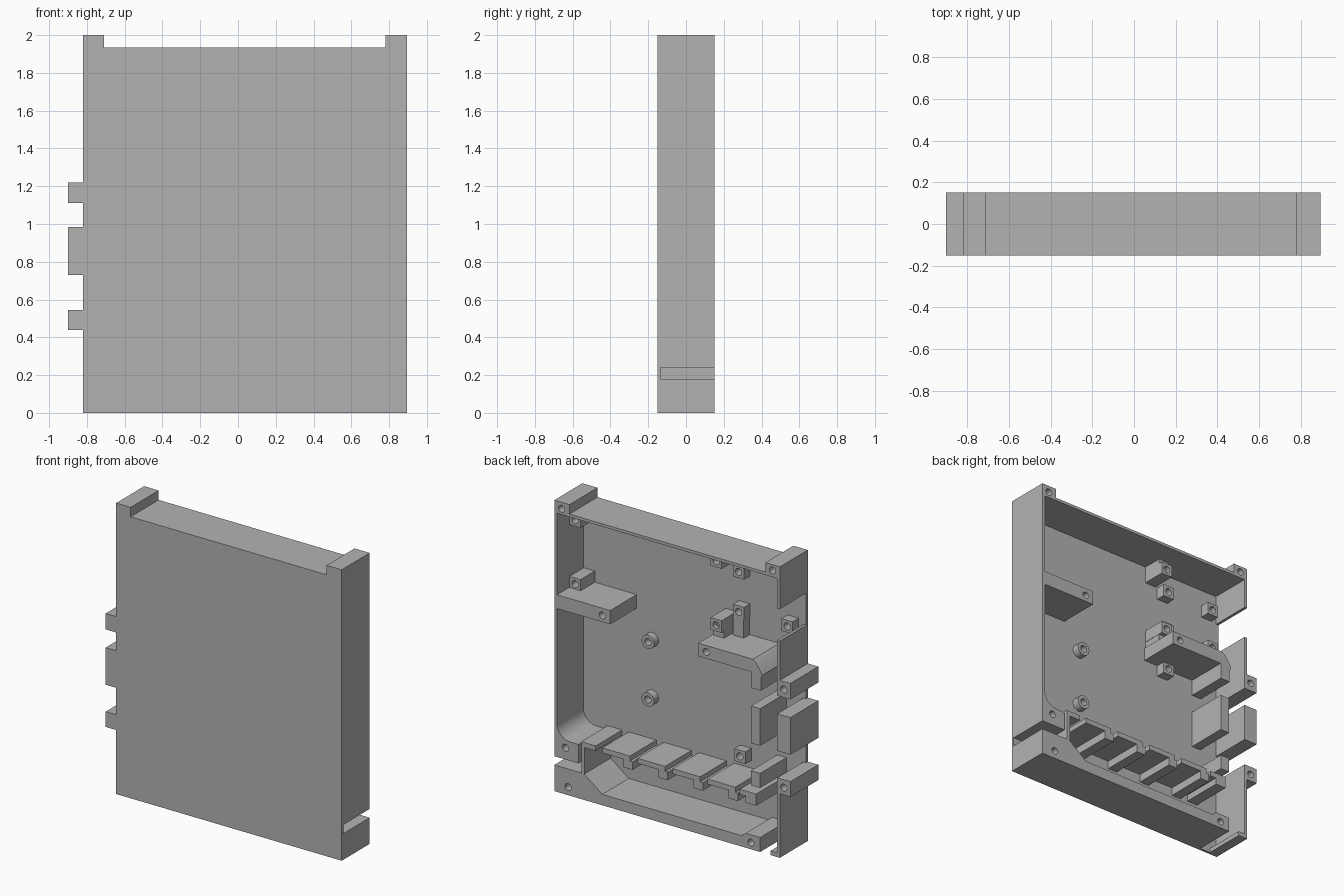
import bpy
import math

cube = bpy.data.objects.get("Cube")
if cube:
    bpy.data.objects.remove(cube, do_unlink=True)

FRONT, FLOOR, BACK = -0.152, -0.135, 0.152

grey = bpy.data.materials.new("matte_grey")
grey.use_nodes = True
grey.diffuse_color = (0.45, 0.45, 0.45, 1)
grey.node_tree.nodes["Principled BSDF"].inputs["Base Color"].default_value = (0.45, 0.45, 0.45, 1)


def circle(x, z, r, n=24):
    return [(x + r * math.cos(math.tau * i / n), z + r * math.sin(math.tau * i / n)) for i in range(n)]


def arc(x, z, r, start, end, n=8):
    """Points on an arc, angles in degrees."""
    angles = [math.radians(start + (end - start) * i / n) for i in range(n + 1)]
    return [(x + r * math.cos(a), z + r * math.sin(a)) for a in angles]


def prism(name, outline, y0=FLOOR, y1=BACK, holes=(), hole_r=0.024):
    """Extrude an x-z outline along y, with round holes left open."""
    curve = bpy.data.curves.new(name, "CURVE")
    curve.dimensions = "2D"
    curve.fill_mode = "BOTH"
    curve.extrude = (y1 - y0) / 2
    for loop in [outline] + [circle(x, z, hole_r) for x, z in holes]:
        spline = curve.splines.new("POLY")
        spline.points.add(len(loop) - 1)
        for point, (x, z) in zip(spline.points, loop):
            point.co = (x, z, 0, 1)
        spline.use_cyclic_u = True
    obj = bpy.data.objects.new(name, curve)
    bpy.context.collection.objects.link(obj)
    obj.location.y = (y0 + y1) / 2
    obj.rotation_euler.x = math.pi / 2
    bpy.ops.object.select_all(action="DESELECT")
    obj.select_set(True)
    bpy.context.view_layer.objects.active = obj
    bpy.ops.object.convert(target="MESH")
    obj = bpy.context.object
    obj.data.materials.clear()
    obj.data.materials.append(grey)
    bpy.ops.object.shade_smooth_by_angle(angle=math.radians(30))
    return obj


def box(name, x0, x1, z0, z1, **kw):
    return prism(name, [(x0, z0), (x1, z0), (x1, z1), (x0, z1)], **kw)


# Front panel with raised corner ears
prism("front_panel", [(-0.82, 0), (0.895, 0), (0.895, 2), (0.78, 2), (0.78, 1.935),
                      (-0.71, 1.935), (-0.71, 2), (-0.82, 2)], FRONT, FLOOR)

# Left wall, top wall and ears, ending in a filleted screw block
prism("upper_frame",
      [(-0.82, 1.71), (-0.82, 2), (-0.71, 2), (-0.71, 1.935), (0.78, 1.935), (0.78, 2),
       (0.895, 2), (0.895, 0.24), (0.71, 0.24), (0.71, 0.37), (0.775, 0.37)]
      + arc(0.775, 0.47, 0.1, -90, 0)
      + [(0.875, 1.915), (-0.8, 1.915), (-0.8, 1.71)],
      holes=[(0.84, 1.955), (-0.765, 1.96), (0.81, 0.32)])

# Bottom wall with chamfered corner and screw blocks
prism("bottom_frame",
      [(0.895, 0), (0.895, 0.18), (0.67, 0.18), (0.53, 0.075), (-0.53, 0.075),
       (-0.56, 0.1), (-0.67, 0.1), (-0.67, 0)],
      holes=[(0.79, 0.055), (-0.6, 0.045)])

# Right wall pieces with outer screw tabs
prism("right_wall_lower", [(-0.75, 0), (-0.75, 0.03), (-0.8, 0.03), (-0.8, 0.545),
                           (-0.9, 0.545), (-0.9, 0.44), (-0.82, 0.44), (-0.82, 0)],
      holes=[(-0.85, 0.49)])
prism("right_wall_middle", [(-0.8, 1.11), (-0.8, 1.49), (-0.82, 1.49), (-0.82, 1.22),
                            (-0.9, 1.22), (-0.9, 1.11)],
      holes=[(-0.85, 1.165)])
for name, z0, z1 in (("lower", 0.44, 0.545), ("middle", 1.11, 1.22)):
    box("tab_front_" + name, -0.9, -0.82, z0, z1, y0=FRONT, y1=FLOOR)
box("outer_guide_block", -0.9, -0.8, 0.73, 0.985, y0=FRONT)
box("inner_guide_block", -0.67, -0.6, 0.73, 0.985)
box("inner_lower_block", -0.67, -0.6, 0.44, 0.54)

# Row of stepped ribs above the tray
for i in range(4):
    x = 0.53 - 0.267 * i
    prism("stepped_rib", [(x, 0.395), (x, 0.36), (x - 0.16, 0.36), (x - 0.16, 0.305),
                          (x - 0.23, 0.305), (x - 0.23, 0.36), (x - 0.21, 0.36), (x - 0.21, 0.395)])
prism("end_rib_left", [(0.69, 0.395), (0.58, 0.395), (0.58, 0.36), (0.665, 0.36),
                       (0.665, 0.18), (0.69, 0.18)])
prism("end_rib_right", [(-0.515, 0.39), (-0.515, 0.355), (-0.56, 0.355), (-0.56, 0.31),
                        (-0.64, 0.31), (-0.64, 0.39)])

# Shelves
box("left_shelf", 0.47, 0.88, 1.26, 1.355, holes=[(0.53, 1.305)])
prism("right_shelf",
      [(-0.2, 1.31), (-0.2, 1.22), (-0.6, 1.22), (-0.6, 1.11), (-0.675, 1.11), (-0.675, 1.18)]
      + arc(-0.745, 1.18, 0.07, 0, 35, 4)
      + [(-0.64, 1.29), (-0.615, 1.31)],
      holes=[(-0.26, 1.265)])

# Square screw posts: x, z, back end
posts = [(0.83, 1.39, 0.02), (0.83, 1.83, 0.02), (-0.25, 1.40, 0.03), (-0.25, 1.84, 0.03),
         (-0.35, 1.48, -0.07), (-0.35, 1.755, -0.07), (-0.35, 1.185, -0.07), (-0.36, 0.49, -0.07),
         (-0.72, 1.48, -0.07), (-0.72, 1.76, -0.07)]
for x, z, end in posts:
    box("screw_post", x - 0.042, x + 0.042, z - 0.042, z + 0.042, y1=end, holes=[(x, z)])
box("post_rib", -0.39, -0.31, 1.3, 1.44, y1=-0.07)
for z in (1.35, 1.875):
    box("post_web", -0.29, -0.21, z - 0.04, z + 0.04, y1=0.0)

# Round standoffs
for z in (1.08, 0.685):
    prism("round_standoff", circle(0.35, z, 0.047, 32), y1=-0.085, holes=[(0.35, z)])
